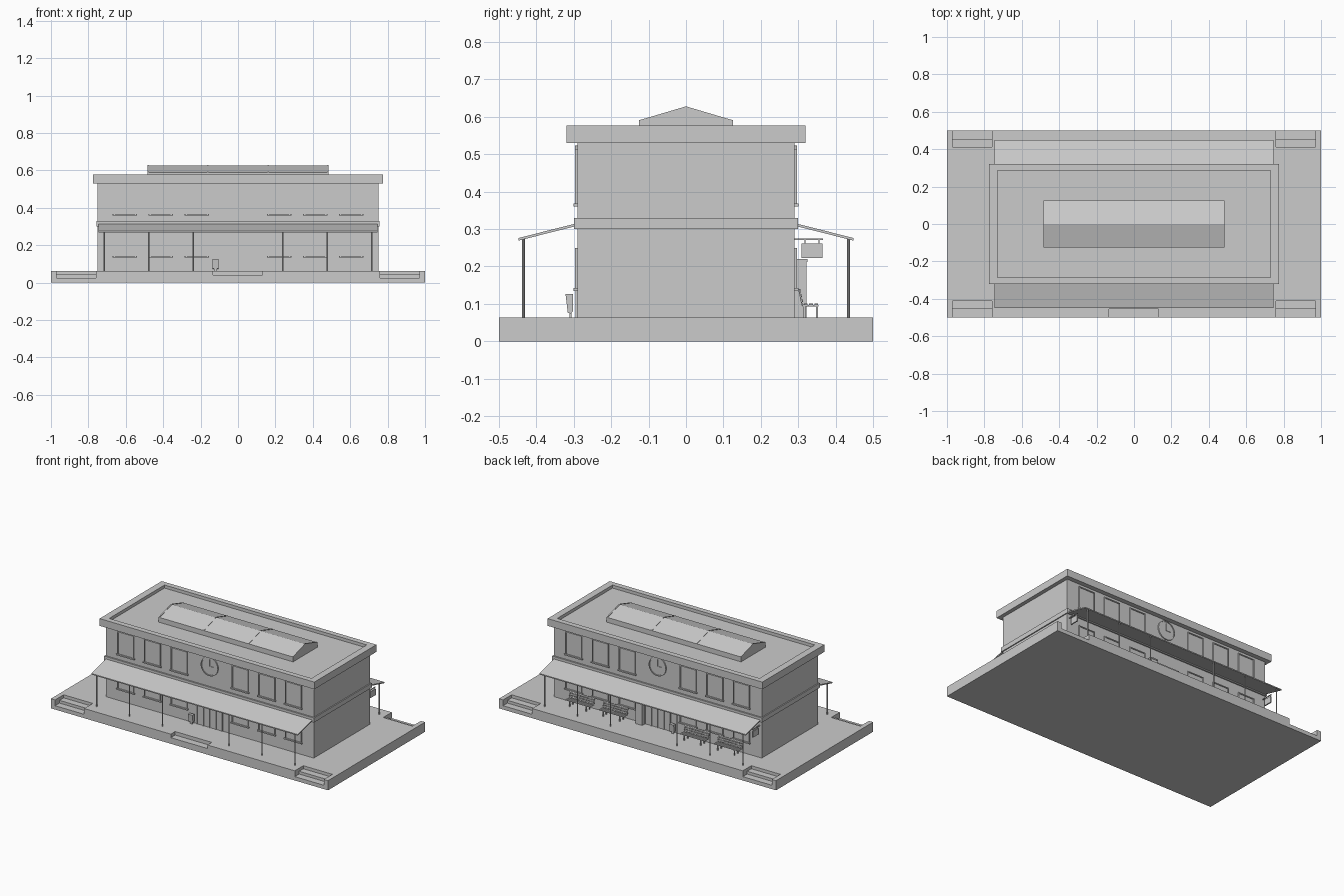
import bpy, bmesh, math
from mathutils import Matrix, Vector

cube = bpy.data.objects.get("Cube")
if cube:
    bpy.data.objects.remove(cube, do_unlink=True)

grey = bpy.data.materials.new("plain grey")
grey.use_nodes = True
grey.diffuse_color = (0.6, 0.6, 0.6, 1)
grey.node_tree.nodes["Principled BSDF"].inputs["Base Color"].default_value = (0.6, 0.6, 0.6, 1)


def finish(name, bm):
    bmesh.ops.recalc_face_normals(bm, faces=bm.faces)
    mesh = bpy.data.meshes.new(name)
    bm.to_mesh(mesh)
    bm.free()
    mesh.materials.append(grey)
    obj = bpy.data.objects.new(name, mesh)
    bpy.context.collection.objects.link(obj)
    return obj


def add_box(bm, x, y, z, turn=None):
    """Box between (low, high) limits, with an optional rotation about its centre."""
    centre = Vector([sum(s) / 2 for s in (x, y, z)])
    size = [abs(s[1] - s[0]) for s in (x, y, z)]
    m = Matrix.Translation(centre) @ (turn or Matrix()) @ Matrix.Diagonal((*size, 1))
    bmesh.ops.create_cube(bm, size=1, matrix=m)


def add_prism(bm, x, profile):
    """Extrude a closed (y, z) profile along x."""
    face = bm.faces.new([bm.verts.new((x[0], y, z)) for y, z in profile])
    ext = bmesh.ops.extrude_face_region(bm, geom=[face])["geom"]
    bmesh.ops.translate(bm, vec=(x[1] - x[0], 0, 0),
                        verts=[v for v in ext if isinstance(v, bmesh.types.BMVert)])


def boxes(name, *limits):
    bm = bmesh.new()
    for lim in limits:
        add_box(bm, *lim)
    return finish(name, bm)


def around(c, half):
    return (c - half, c + half)


FLOOR, WALL = 0.063, 0.29

# Platform with stepped cut-outs at the corners and front centre
platform = boxes("platform", ((-1, 1), (-0.5, 0.5), (0, FLOOR)))
bm = bmesh.new()
for s in (-1, 1):
    stairs = [(s * 0.6, 0.025), (s * 0.455, 0.025), (s * 0.455, 0.043),
              (s * 0.412, 0.043), (s * 0.412, 0.2), (s * 0.6, 0.2)]
    for c in (-0.865, 0.865):
        add_prism(bm, around(c, 0.105), stairs)
add_prism(bm, (-0.135, 0.13), [(-0.6, 0.04), (-0.455, 0.04), (-0.455, 0.2), (-0.6, 0.2)])
cutter = finish("step_cutter", bm)
cutter.hide_render = True
cut = platform.modifiers.new("steps", "BOOLEAN")
cut.operation, cut.solver, cut.object = "DIFFERENCE", "EXACT", cutter
bpy.context.view_layer.objects.active = platform
bpy.ops.object.modifier_apply(modifier="steps")
bpy.data.objects.remove(cutter, do_unlink=True)

# Main block, storey band, roof and parapet
boxes("walls", ((-0.75, 0.75), (-WALL, WALL), (FLOOR, 0.535)))
boxes("storey_band", ((-0.757, 0.757), (-0.299, 0.299), (0.3, 0.33)))
boxes("roof_slab", ((-0.74, 0.74), (-0.295, 0.295), (0.53, 0.557)))
boxes("parapet",
      *[((-0.775, 0.775), (s * 0.285, s * 0.32), (0.53, 0.577)) for s in (-1, 1)],
      *[((s * 0.73, s * 0.775), (-0.285, 0.285), (0.53, 0.577)) for s in (-1, 1)])

# Gabled skylight in three bays with thin glazing bars
gable = [(-0.125, 0.55), (0.125, 0.55), (0.125, 0.589), (0, 0.626), (-0.125, 0.589)]
bm = bmesh.new()
add_prism(bm, (-0.485, 0.485), gable)
finish("skylight", bm)
bar = [(-0.125, 0.588), (0.125, 0.588), (0.125, 0.591), (0, 0.628), (-0.125, 0.591)]
bm = bmesh.new()
for x in (-0.481, -0.162, 0.162, 0.481):
    add_prism(bm, around(x, 0.004), bar)
finish("skylight_bars", bm)


def window(bm, s, x, z0, z1):
    """Framed pane with a projecting sill on the wall facing s."""
    def part(hx, cx, out, lo, hi):
        add_box(bm, around(x + cx, hx), (s * (WALL - 0.002), s * (WALL + out)), (lo, hi))
    part(0.056, 0, 0.002, z0, z1)
    for side in (-1, 1):
        part(0.003, side * 0.056, 0.007, z0, z1)
    part(0.059, 0, 0.007, z1 - 0.006, z1)
    part(0.065, 0, 0.011, z0 - 0.008, z0)


def clock(bm, s):
    """Round dial with a raised rim and two hands."""
    turn = Matrix.Rotation(math.pi / 2, 4, "X")
    place = Matrix.Translation((0, s * WALL, 0.462))
    bmesh.ops.create_cone(bm, cap_ends=True, segments=32, radius1=0.058, radius2=0.058,
                          depth=0.006, matrix=place @ turn)
    rings = []
    for radius, out in ((0.056, 0.002), (0.056, 0.007), (0.062, 0.007), (0.062, -0.002)):
        rings.append([bm.verts.new((radius * math.cos(a), s * (WALL + out),
                                    0.462 + radius * math.sin(a)))
                      for a in (math.tau * i / 32 for i in range(32))])
    for inner, outer in zip(rings, rings[1:]):
        for i in range(32):
            j = (i + 1) % 32
            bm.faces.new((inner[i], inner[j], outer[j], outer[i]))
    face = (s * WALL, s * (WALL + 0.006))
    add_box(bm, around(0, 0.002), face, (0.46, 0.508))
    add_box(bm, (0, -s * 0.03), face, around(0.462, 0.002))


for s, side in ((-1, "front"), (1, "back")):
    # Windows on both storeys
    bm = bmesh.new()
    for x in (-0.605, -0.413, -0.22, 0.22, 0.413, 0.605):
        window(bm, s, x, 0.368, 0.513)
        window(bm, s, x, 0.143, 0.25)
    finish(side + "_windows", bm)

    bm = bmesh.new()
    clock(bm, s)
    finish(side + "_clock", bm)

    # Double door with frame
    near, far = s * (WALL - 0.002), s * (WALL + 0.006)
    boxes(side + "_door",
          *[(around(x, 0.003), (near, far), (FLOOR, 0.22)) for x in (-0.09, -0.045, 0, 0.045, 0.09)],
          ((-0.093, 0.093), (near, far), (0.215, 0.222)),
          ((-0.09, 0.09), (near, s * (WALL + 0.002)), (FLOOR, 0.216)))

    # Sloping canopy
    bm = bmesh.new()
    add_prism(bm, (-0.745, 0.745), [(s * 0.29, 0.309), (s * 0.29, 0.316),
                                    (s * 0.448, 0.276), (s * 0.448, 0.269)])
    finish(side + "_canopy", bm)

    # Canopy posts
    bm = bmesh.new()
    for x in (-0.716, -0.478, -0.24, 0.24, 0.478, 0.716):
        bmesh.ops.create_cone(bm, cap_ends=True, segments=10, radius1=0.004, radius2=0.004,
                              depth=0.21, matrix=Matrix.Translation((x, s * 0.435, 0.168)))
    finish(side + "_posts", bm)

    # Litter bin on a post
    bm = bmesh.new()
    add_prism(bm, (-0.136, -0.104), [(s * 0.302, 0.08), (s * 0.308, 0.074), (s * 0.316, 0.076),
                                     (s * 0.322, 0.126), (s * 0.302, 0.126)])
    add_box(bm, around(-0.12, 0.008), (s * 0.306, s * 0.312), (FLOOR, 0.08))
    finish(side + "_bin", bm)

# Ticket machine beside the back door
boxes("ticket_machine", (around(0.115, 0.024), (0.29, 0.322), (FLOOR, 0.212)),
      (around(0.115, 0.026), (0.29, 0.325), (0.212, 0.22)))

# Slatted benches along the back wall
lean = Matrix.Rotation(math.radians(12), 4, "X")
for n, x in enumerate((-0.535, -0.293, 0.293, 0.535)):
    bm = bmesh.new()
    for y in (0.32, 0.334, 0.348):
        add_box(bm, around(x, 0.09), around(y, 0.005), around(0.099, 0.002))
    for i in range(3):
        add_box(bm, around(x, 0.09), around(0.311 - i * 0.003, 0.0015),
                around(0.109 + i * 0.013, 0.0045), lean)
    for dx in (-0.06, 0.06):
        for y in (0.316, 0.35):
            add_box(bm, around(x + dx, 0.003), around(y, 0.003), (FLOOR, 0.098))
        add_box(bm, around(x + dx, 0.003), (0.312, 0.354), around(0.095, 0.002))
        add_box(bm, around(x + dx, 0.003), around(0.306, 0.0015), (0.095, 0.14), lean)
    finish("bench_%d" % (n + 1), bm)

# Hanging boards on wall brackets at both ends of the back
for x, side in ((0.735, "left"), (-0.735, "right")):
    boxes(side + "_hanging_board",
          (around(x, 0.004), (0.309, 0.365), (0.222, 0.262)),
          (around(x, 0.003), (0.29, 0.366), around(0.273, 0.002)),
          *[(around(x, 0.0015), around(y, 0.0015), (0.26, 0.273)) for y in (0.318, 0.356)])
